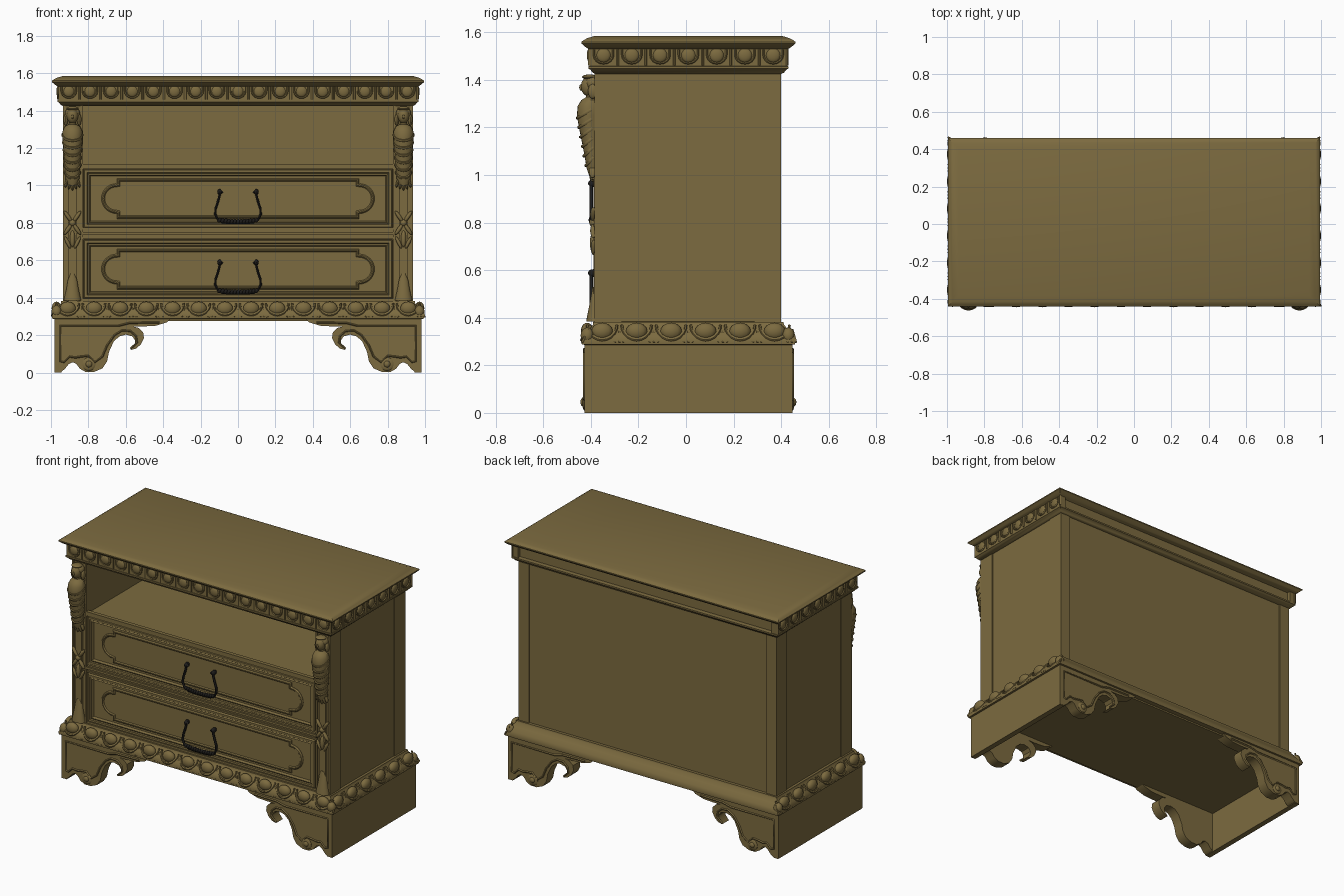
import bpy, bmesh
from math import sin, cos, pi, radians
from mathutils import Matrix, Vector

if "Cube" in bpy.data.objects:
    bpy.data.objects.remove(bpy.data.objects["Cube"])

X, Y0, Y1 = 0.935, -0.38, 0.40          # body half width, front, back

def mat(name, c):
    m = bpy.data.materials.new(name)
    m.diffuse_color = (*c, 1)
    m.use_nodes = True
    m.node_tree.nodes["Principled BSDF"].inputs["Base Color"].default_value = m.diffuse_color
    return m
WOOD = mat("wood", (0.20, 0.145, 0.05))
IRON = mat("dark_metal", (0.012, 0.011, 0.01))

def finish(ob, m=WOOD, angle=35):
    ob.data.materials.append(m)
    bpy.ops.object.select_all(action='DESELECT')
    ob.select_set(True)
    bpy.context.view_layer.objects.active = ob
    if ob.type == 'CURVE':
        bpy.ops.object.convert(target='MESH')
        ob = bpy.context.object
    bpy.ops.object.shade_smooth_by_angle(angle=radians(angle))
    return ob

def from_bm(name, bm, m=WOOD):
    bmesh.ops.recalc_face_normals(bm, faces=bm.faces)
    me = bpy.data.meshes.new(name)
    bm.to_mesh(me)
    bm.free()
    ob = bpy.data.objects.new(name, me)
    bpy.context.collection.objects.link(ob)
    return finish(ob, m)

def box(name, x0, x1, y0, y1, z0, z1):
    bm = bmesh.new()
    bmesh.ops.create_cube(bm, size=1, matrix=Matrix.Translation(((x0+x1)/2, (y0+y1)/2, (z0+z1)/2))
                          @ Matrix.Diagonal((x1-x0, y1-y0, z1-z0, 1)))
    return from_bm(name, bm)

def loft(name, loops):
    bm = bmesh.new()
    rows = [[bm.verts.new(p) for p in l] for l in loops]
    n = len(rows[0])
    for a, b in zip(rows, rows[1:]):
        for i in range(n):
            bm.faces.new((a[i], a[(i+1) % n], b[(i+1) % n], b[i]))
    bm.faces.new(rows[0])
    bm.faces.new(rows[-1])
    return from_bm(name, bm)

def moulding(name, prof):                # (offset, z) profile mitred round the body
    return loft(name, [[(-X-d, Y0-d, z), (X+d, Y0-d, z), (X+d, Y1+d, z), (-X-d, Y1+d, z)] for d, z in prof])

def blobs(name, items, m=WOOD):          # (centre, radii, tilt about y)
    bm = bmesh.new()
    for c, r, t in items:
        bmesh.ops.create_uvsphere(bm, u_segments=14, v_segments=8, radius=1, matrix=Matrix.Translation(c)
                                  @ Matrix.Rotation(t, 4, 'Y') @ Matrix.Diagonal((*r, 1)))
    return from_bm(name, bm, m)

def tubes(name, paths, r, m=WOOD):
    cu = bpy.data.curves.new(name, 'CURVE')
    cu.dimensions, cu.bevel_depth, cu.bevel_resolution, cu.use_fill_caps = '3D', r, 1, True
    for p in paths:
        s = cu.splines.new('POLY')
        s.points.add(len(p)-1)
        for q, c in zip(s.points, p):
            q.co = (*c, 1)
    ob = bpy.data.objects.new(name, cu)
    bpy.context.collection.objects.link(ob)
    return finish(ob, m, 60)

def place(side, t, d, z):                # point on the front / left / right face
    return (t, Y0-d, z) if side == 0 else (side*(X+d), t, z)

def cells(n_front, n_side, over):
    for side, n, a, b in ((0, n_front, -X-over, X+over), (1, n_side, Y0-over, Y1+over), (-1, n_side, Y0-over, Y1+over)):
        w = (b-a)/n
        for i in range(n):
            yield side, a+w*(i+.5), w

# Top slab and cornice
moulding("top_slab", [(.03, 1.53), (.045, 1.54), (.06, 1.553), (.06, 1.56), (.05, 1.567), (.035, 1.575), (.003, 1.585)])
moulding("cornice_lower", [(0, 1.425), (.012, 1.43), (.022, 1.443), (.03, 1.447), (.03, 1.457), (.01, 1.46)])
box("frieze_core", -.94, .94, -.385, .405, 1.455, 1.535)
box("frieze_front", -.961, .961, -.406, -.37, 1.455, 1.535)
for s in (-1, 1):
    box("frieze_side", *sorted((s*.92, s*.961)), -.406, .426, 1.455, 1.535)
rims, bars, eggs = [], [], []
for side, t, w in cells(17, 7, .026):
    h = w*.34
    rims.append([place(side, t-h, .028, 1.528)] + [place(side, t-h*cos(a*pi/8), .028, 1.505-.036*sin(a*pi/8))
                for a in range(9)] + [place(side, t+h, .028, 1.528)])
    bars.append([place(side, t+w/2, .027, 1.46), place(side, t+w/2, .027, 1.53)])
    r = (h*.75, .012, .03) if side == 0 else (.012, h*.75, .03)
    eggs.append((place(side, t, .025, 1.503), r, 0))
tubes("frieze_tongues", rims, .005)
tubes("frieze_bars", bars, .006)
blobs("frieze_eggs", eggs)

# Carved base band
moulding("base_band", [(.04, .285), (.058, .288), (.06, .305), (.05, .325), (.03, .35), (.012, .37), (.01, .382), (-.03, .385)])
band = lambda z: .06 - .045*max(0, (z-.305)/.07)
rims, eggs, darts = [], [], []
for side, t, w in cells(14, 6, .045):
    h = w*.43
    pts = [(t-h*cos(a*pi/10), .368-.062*sin(a*pi/10)) for a in range(11)]
    rims.append([place(side, u, band(z), z) for u, z in pts])
    r = (h*.72, .026, .036) if side == 0 else (.026, h*.72, .036)
    eggs.append((place(side, t, .036, .343), r, 0))
    for k in (-.012, 0, .012):
        darts.append([place(side, t+w/2+k*.2, band(.35)-.002, .35), place(side, t+w/2+k*1.5, .058, .296)])
tubes("band_tongues", rims, .006)
tubes("band_darts", darts, .005)
blobs("band_eggs", eggs)
blobs("band_corner_eggs", [((sx*(X+.035), y, .325), (.028, .028, .034), 0) for sx in (-1, 1) for y in (Y0-.035, Y1+.03)])

# Plinth: side boards, floor and scrolled bracket feet
box("plinth_floor", -.96, .96, -.41, .43, .275, .295)
foot = [(.98, 0), (.98, .287), (.36, .287), (.38, .268), (.44, .25), (.51, .246), (.565, .247), (.53, .238), (.507, .215),
        (.503, .185), (.52, .15), (.545, .128), (.575, .12), (.552, .148), (.55, .172), (.565, .193), (.60, .203),
        (.635, .193), (.665, .165), (.69, .11), (.70, .06), (.725, .022), (.77, .003), (.815, .003), (.845, .02),
        (.865, .047), (.885, .055), (.905, .045), (.925, .02), (.945, .004)]
bead = [(.575, .128), (.54, .16), (.545, .195), (.575, .222), (.62, .225), (.66, .2), (.70, .145), (.725, .085),
        (.765, .055), (.80, .09), (.84, .085), (.87, .08), (.90, .085), (.93, .055), (.95, .06), (.95, .25), (.64, .25), (.58, .265), (.42, .268)]
for s in (-1, 1):
    box("plinth_side", *sorted((s*.945, s*.981)), -.425, .445, 0, .29)
    for y, o, nm in ((-.427, 1, "front"), (.447, -1, "back")):
        loft(nm + "_bracket_foot", [[(s*x, y+o*k, z) for x, z in foot] for k in (0, .07)])
        tubes(nm + "_foot_bead", [[(s*x, y, z) for x, z in bead]], .006)
        blobs(nm + "_foot_rosette", [((s*.797, y, .045), (.036, .009, .036), 0), ((s*.797, y-o*.005, .045), (.018, .012, .018), 0)])

# Case: posts, panels, niche
for s in (-1, 1):
    bx = lambda nm, a, b, *r: box(nm, *sorted((s*a, s*b)), *r)
    bx("front_post", .83, .935, -.376, -.272, .38, 1.43)
    bx("post_inner_fillet", .83, .842, -.384, -.37, .38, 1.43)
    bx("post_outer_fillet", .923, .935, -.384, -.37, .38, 1.43)
    bx("back_post", .86, .935, .287, .40, .38, 1.43)
    bx("side_panel", .83, .93, -.275, .29, .38, 1.43)
    bx("pilaster_strip", .862, .908, -.389, -.37, .38, 1.02)
box("back_panel", -.87, .87, .365, .393, .38, 1.43)
box("case_core", -.835, .835, -.355, .37, .38, 1.085)
box("niche_ceiling", -.84, .84, -.375, .37, 1.425, 1.45)
for nm, z0, z1, y in (("shelf", 1.085, 1.10, -.37), ("shelf_nosing", 1.088, 1.115, -.385)):
    box(nm, -.83, .83, y, .37 if nm == "shelf" else -.36, z0, z1)
for z0, z1, y in ((.725, .765, -.372), (.738, .752, -.384), (.715, .725, -.38), (.765, .775, -.38), (.38, .395, -.38)):
    box("rail_moulding", -.83, .83, y, -.35, z0, z1)

# Drawers with stepped frames, shaped panels and bail handles
for zc, nm in ((.553, "lower"), (.93, "upper")):
    prof = [(0, -.35), (0, -.376), (.005, -.384), (.018, -.384), (.022, -.378), (.03, -.382), (.036, -.366)]
    loft(nm + "_drawer", [[(a*(.825-d), y, zc+b*(.157-d)) for a, b in ((-1, -1), (1, -1), (1, 1), (-1, 1))] for d, y in prof])
    loops = []
    for e, y in ((0, -.36), (0, -.369), (.006, -.376), (.012, -.376), (.018, -.370)):
        q = [(.648-e, .108-e), (.648-e, .084-e)] + [(.65+(.08-e)*cos(k*pi/16), (.08-e)*sin(k*pi/16)) for k in range(8, -9, -1)] \
            + [(.648-e, e-.084), (.648-e, e-.108)]
        q += [(-x, -z) for x, z in q]
        loops.append([(x, y, zc+z) for x, z in q])
    loft(nm + "_drawer_panel", loops)
    z0 = zc - .125
    half = [(.082, .155), (.094, .168), (.104, .158), (.098, .143), (.107, .11), (.12, .07), (.121, .04), (.108, .012), (.08, -.002), (.04, -.005)]
    path = [(x, -.398, z0+z) for x, z in half]
    tubes(nm + "_drawer_handle", [path + [(-x, y, z) for x, y, z in reversed(path)]], .0075, IRON)
    blobs(nm + "_handle_beads", [((x*.0165, -.398, z0+.002+.0004*x*x*.5), (.01, .011, .014), .4) for x in range(-6, 7)]
          + [((s*.098, -.39, z0+.16), (.013, .022, .016), 0) for s in (-1, 1)], IRON)

# Carved pilaster figures
def turned(name, cx, secs):
    return loft(name, [[(cx+rx*cos(k*pi/10), yc+ry*sin(k*pi/10), z) for k in range(20)] for z, rx, yc, ry in secs])

secs = [(1.0, .022, -.39, .018), (1.03, .036, -.392, .026), (1.10, .041, -.396, .034), (1.18, .047, -.402, .044),
        (1.25, .053, -.407, .052), (1.29, .053, -.405, .05), (1.315, .042, -.40, .04), (1.327, .02, -.398, .022), (1.35, .018, -.4, .02)]
for s in (-1, 1):
    cx = s*.885
    turned("figure_torso", cx, secs)
    blobs("figure_head", [((cx, -.408, 1.372), (.031, .034, .042), 0), ((cx, -.392, 1.385), (.042, .034, .036), 0),
                          ((cx, -.442, 1.368), (.006, .007, .013), 0), ((cx, -.405, 1.412), (.034, .032, .011), 0)]
          + [((cx+k*.036, -.392, 1.352), (.012, .02, .032), 0) for k in (-1, 1)])
    folds = []
    for z, rx, yc, ry in ((1.24, .052, -.406, .051), (1.20, .049, -.404, .047), (1.16, .046, -.401, .042),
                          (1.12, .043, -.398, .037), (1.08, .041, -.396, .033), (1.04, .038, -.393, .028)):
        folds.append([(cx+rx*sin(a), yc-ry*cos(a), z+.03-.03*cos(a)) for a in [radians(d) for d in range(-100, 101, 20)]])
    tubes("figure_folds", folds, .007)
    blobs("figure_claws", [((cx+k*.016, -.393, 1.015-.008*(2-abs(k))), (.008, .014, .028), k*-.12) for k in (-2, -1, 0, 1, 2)])
    # crossed leaves and flared foot
    blobs("pilaster_leaves", [((cx+a*.024, -.39, .80+b*.034), (.011, .013, .036), a*b*.6) for a in (-1, 1) for b in (-1, 1)]
          + [((cx, -.39, .80), (.018, .017, .018), 0), ((cx, -.39, .715), (.014, .014, .045), 0)]
          + [((cx+a*.026, -.388, .695), (.010, .012, .036), a*.45) for a in (-1, 1)])
    turned("pilaster_flare", cx, [(.385, .046, -.385, .034), (.40, .043, -.385, .032), (.45, .032, -.385, .022),
                                  (.50, .024, -.385, .013), (.53, .010, -.385, .008)])
